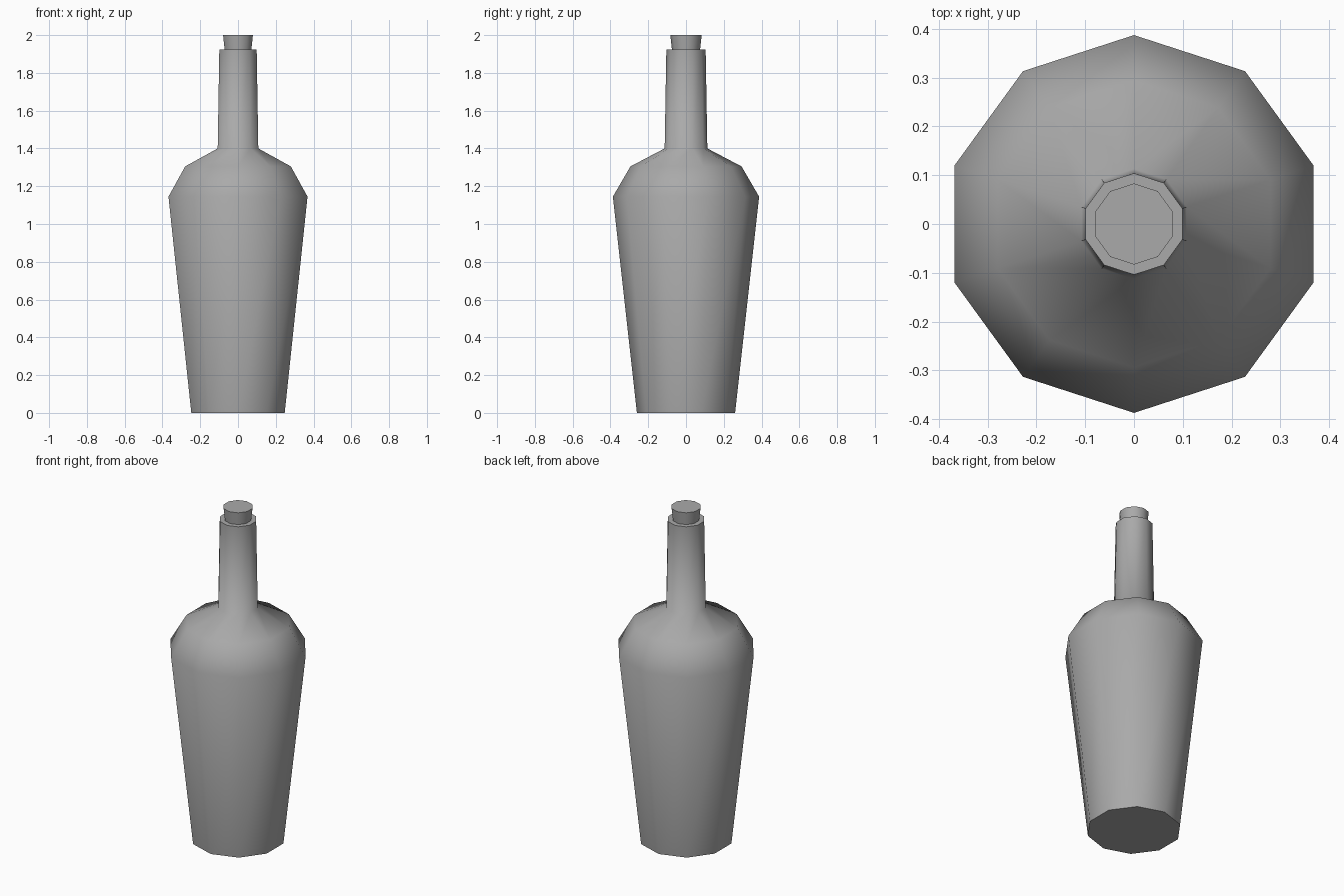
import bpy
import bmesh
import math

cube = bpy.data.objects.get("Cube")
if cube:
    bpy.data.objects.remove(cube, do_unlink=True)

SIDES = 10

grey = bpy.data.materials.new("plain_grey")
grey.use_nodes = True
colour = (0.4, 0.4, 0.4, 1)
grey.diffuse_color = colour
grey.node_tree.nodes["Principled BSDF"].inputs["Base Color"].default_value = colour


def lathe(name, profile):
    """Turn (radius, height) pairs into a closed ten-sided solid with a corner on +y."""
    bm = bmesh.new()
    rings = []
    for radius, z in profile:
        angles = [math.pi / 2 + math.tau * i / SIDES for i in range(SIDES)]
        rings.append([bm.verts.new((radius * math.cos(a), radius * math.sin(a), z))
                      for a in angles])
    for low, high in zip(rings, rings[1:]):
        for i in range(SIDES):
            j = (i + 1) % SIDES
            bm.faces.new((low[i], low[j], high[j], high[i]))
    bm.faces.new(rings[0][::-1])
    bm.faces.new(rings[-1])
    mesh = bpy.data.meshes.new(name)
    bm.to_mesh(mesh)
    bm.free()
    mesh.materials.append(grey)
    obj = bpy.data.objects.new(name, mesh)
    bpy.context.collection.objects.link(obj)
    bpy.ops.object.select_all(action="DESELECT")
    obj.select_set(True)
    bpy.context.view_layer.objects.active = obj
    bpy.ops.object.shade_smooth_by_angle(angle=math.radians(70))
    return obj


# Bottle: base, widest point, shoulder, foot of neck, rim
lathe("bottle", [(0.26, 0), (0.387, 1.145), (0.294, 1.305), (0.113, 1.4), (0.104, 1.925)])

# Tapered stopper, set slightly into the neck
lathe("stopper", [(0.072, 1.9), (0.083, 2)])
